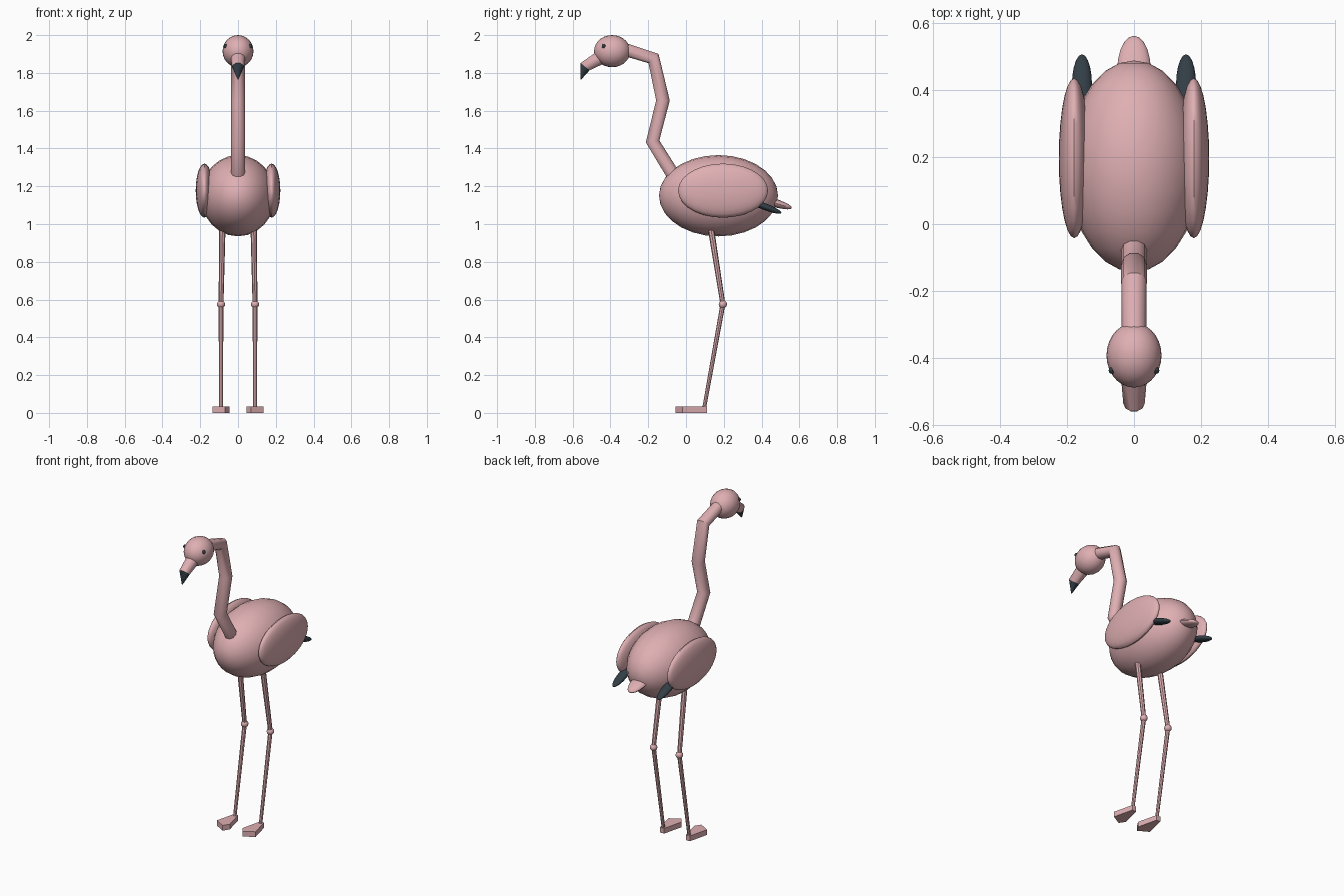
import bpy, bmesh, math
from mathutils import Vector, Matrix

cube = bpy.data.objects.get("Cube")
if cube:
    bpy.data.objects.remove(cube, do_unlink=True)


def material(name, rgb):
    mat = bpy.data.materials.new(name)
    mat.use_nodes = True
    mat.diffuse_color = (*rgb, 1)
    mat.node_tree.nodes["Principled BSDF"].inputs["Base Color"].default_value = (*rgb, 1)
    return mat


PINK = material("soft_pink", (0.74, 0.43, 0.45))
DARK = material("dark_slate", (0.032, 0.048, 0.06))


def finish(name, bm, mats, smooth=True):
    bmesh.ops.recalc_face_normals(bm, faces=bm.faces)
    mesh = bpy.data.meshes.new(name)
    bm.to_mesh(mesh)
    bm.free()
    for mat in mats:
        mesh.materials.append(mat)
    obj = bpy.data.objects.new(name, mesh)
    bpy.context.collection.objects.link(obj)
    if smooth:
        bpy.ops.object.select_all(action="DESELECT")
        obj.select_set(True)
        bpy.context.view_layer.objects.active = obj
        bpy.ops.object.shade_smooth_by_angle(angle=math.radians(40))
    return obj


def ellipsoid(name, centre, radii, mat=PINK, tilt=0, segments=24, rings=14):
    """Stretched ball with its poles along y, tilted about x."""
    bm = bmesh.new()
    bmesh.ops.create_uvsphere(bm, u_segments=segments, v_segments=rings, radius=1)
    bm.transform(Matrix.Translation(centre)
                 @ Matrix.Rotation(math.radians(tilt), 4, "X")
                 @ Matrix.Diagonal((*radii, 1))
                 @ Matrix.Rotation(math.pi / 2, 4, "X"))
    return finish(name, bm, [mat])


def tube(name, path, radii, sides=10, dark_from=99):
    """Tapered tube along a path, dark from the given span onwards."""
    pts = [Vector(p) for p in path]
    bm = bmesh.new()
    rings = []
    for i, (p, r) in enumerate(zip(pts, radii)):
        before = (p - pts[i - 1]).normalized() if i else Vector()
        after = (pts[i + 1] - p).normalized() if i + 1 < len(pts) else Vector()
        normal = Vector((1, 0, 0)).cross(before + after).normalized()
        angles = [math.tau * k / sides for k in range(sides)]
        rings.append([bm.verts.new(p + r * (math.cos(a) * Vector((1, 0, 0))
                                            + math.sin(a) * normal)) for a in angles])
    for i, (a, b) in enumerate(zip(rings, rings[1:])):
        for k in range(sides):
            n = (k + 1) % sides
            face = bm.faces.new((a[k], a[n], b[n], b[k]))
            face.material_index = int(i >= dark_from)
    bm.faces.new(rings[0])
    bm.faces.new(rings[-1]).material_index = int(len(rings) > dark_from)
    return finish(name, bm, [PINK, DARK])


def foot(name, side):
    """Flat webbed foot, pointed towards the toes."""
    outline = [(0.014, 0.11), (0.045, -0.018), (-0.021, -0.055),
               (-0.045, -0.018), (-0.014, 0.11)]
    bm = bmesh.new()
    base = bm.faces.new([bm.verts.new((side * (0.09 + x), y, 0)) for x, y in outline])
    top = bmesh.ops.extrude_face_region(bm, geom=[base])["geom"]
    bmesh.ops.translate(bm, vec=(0, 0, 0.033),
                        verts=[v for v in top if isinstance(v, bmesh.types.BMVert)])
    return finish(name, bm, [PINK], smooth=False)


# Trunk and tail
ellipsoid("body", (0, 0.172, 1.15), (0.198, 0.315, 0.215))
ellipsoid("tail", (0, 0.46, 1.115), (0.05, 0.105, 0.022), tilt=-17, segments=16, rings=10)

# Neck, head and beak
tube("neck", [(0, -0.04, 1.215), (0, -0.177, 1.437), (0, -0.122, 1.654),
              (0, -0.172, 1.876), (0, -0.35, 1.932)],
     [0.038, 0.038, 0.038, 0.038, 0.036])
ellipsoid("head", (0, -0.391, 1.915), (0.082, 0.096, 0.085))
tube("beak", [(0, -0.42, 1.90), (0, -0.534, 1.833), (0, -0.557, 1.765)],
     [0.042, 0.032, 0.002], dark_from=1)

# Paired parts
for label, s in (("left", 1), ("right", -1)):
    ellipsoid(label + "_eye", (s * 0.066, -0.436, 1.942), (0.01, 0.01, 0.012), DARK,
              segments=10, rings=8)
    ellipsoid(label + "_wing", (s * 0.178, 0.196, 1.177), (0.046, 0.238, 0.143))
    ellipsoid(label + "_wing_tip", (s * 0.155, 0.412, 1.094), (0.03, 0.1, 0.018), DARK,
              tilt=-21, segments=16, rings=10)
    knee = (s * 0.09, 0.195, 0.575)
    tube(label + "_thigh", [(s * 0.082, 0.125, 1.02), knee], [0.017, 0.013], 8)
    ellipsoid(label + "_knee", knee, (0.022, 0.022, 0.022), segments=12, rings=8)
    tube(label + "_shin", [knee, (s * 0.09, 0.097, 0.03)], [0.013, 0.01], 8)
    foot(label + "_foot", s)
